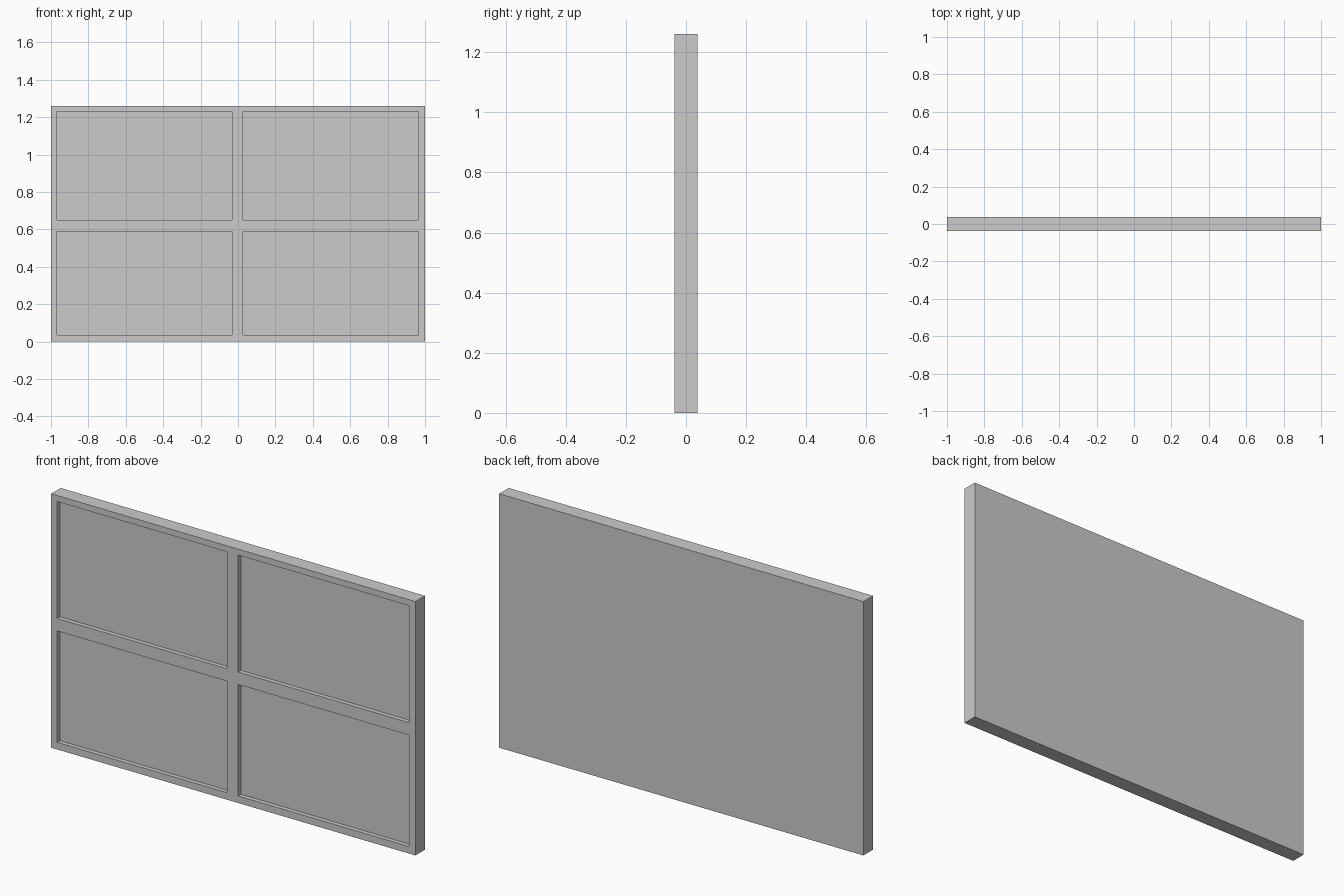
import bpy, bmesh

if "Cube" in bpy.data.objects:
    bpy.data.objects.remove(bpy.data.objects["Cube"])

HALF_DEPTH = 0.0375
RECESS = 0.022
XS = [-1.0, -0.967, -0.033, 0.027, 0.965, 1.0]   # frame and mullion lines
ZS = [0.0, 0.035, 0.588, 0.65, 1.23, 1.26]       # frame and transom lines

bm = bmesh.new()

# Front face laid out as a grid of frame bars and panes
verts = [[bm.verts.new((x, -HALF_DEPTH, z)) for x in XS] for z in ZS]
panes = []
for j in range(len(ZS) - 1):
    for i in range(len(XS) - 1):
        face = bm.faces.new((verts[j][i], verts[j][i + 1],
                             verts[j + 1][i + 1], verts[j + 1][i]))
        if i % 2 and j % 2:
            panes.append(face)

# Outer sides and flat back
border = [e for e in bm.edges if e.is_boundary]
ext = bmesh.ops.extrude_edge_only(bm, edges=border)["geom"]
bmesh.ops.translate(bm, vec=(0, 2 * HALF_DEPTH, 0),
                    verts=[g for g in ext if isinstance(g, bmesh.types.BMVert)])
bmesh.ops.contextual_create(bm, geom=[e for e in bm.edges if e.is_boundary])

# Four recessed panes
inner = bmesh.ops.extrude_discrete_faces(bm, faces=panes)["faces"]
for face in inner:
    bmesh.ops.translate(bm, vec=(0, RECESS, 0), verts=face.verts[:])

bmesh.ops.recalc_face_normals(bm, faces=bm.faces[:])
mesh = bpy.data.meshes.new("window_panel")
bm.to_mesh(mesh)
bm.free()
bpy.context.collection.objects.link(bpy.data.objects.new("window_panel", mesh))
